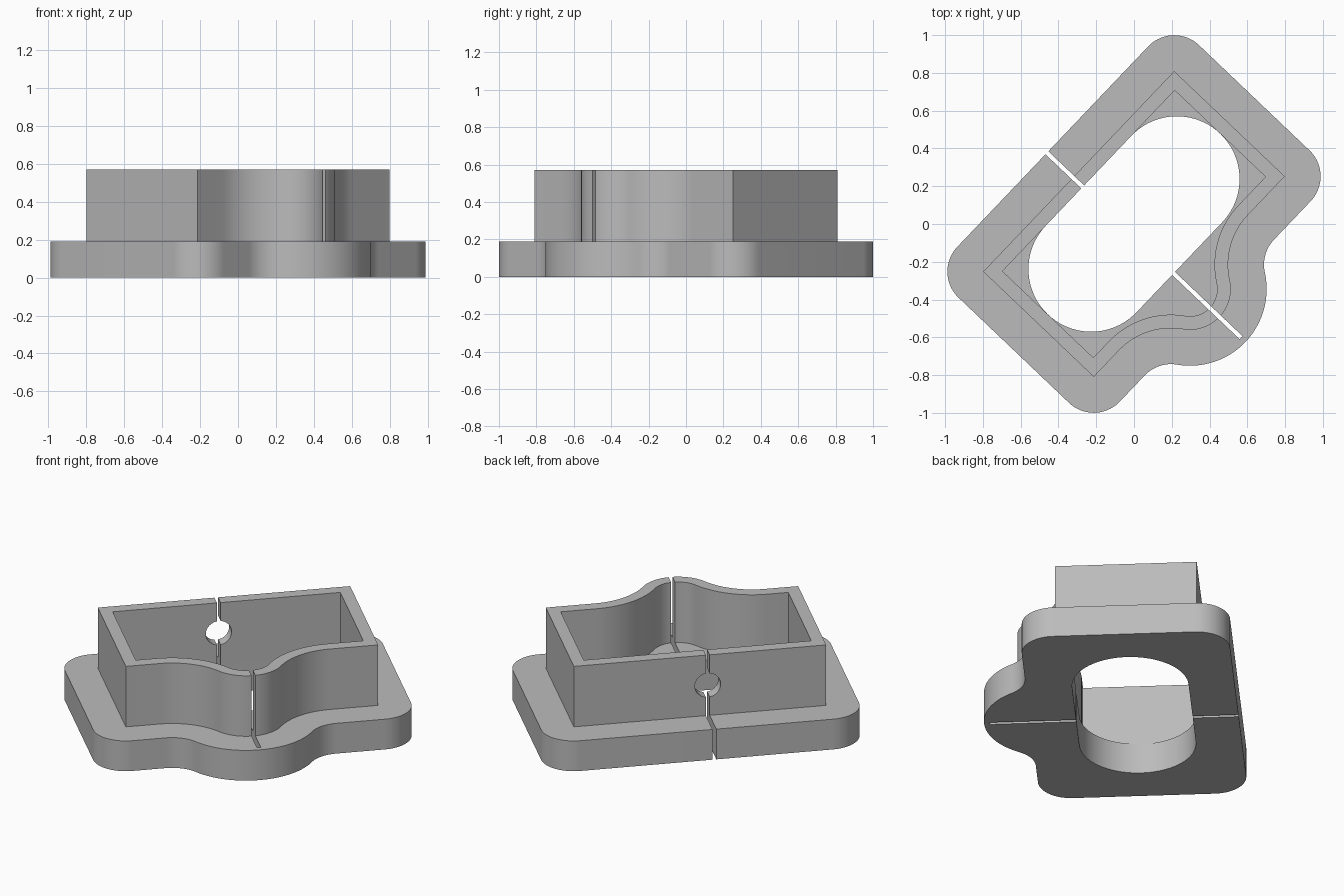
import bpy, bmesh, math
from mathutils import Matrix

if "Cube" in bpy.data.objects:
    bpy.data.objects.remove(bpy.data.objects["Cube"])

TURN = math.radians(46.4)            # plan rotation of the whole part
HALF_L, HALF_W = 0.733, 0.404        # outer face of the upright wall
WALL, FLANGE = 0.072, 0.19           # wall thickness, flange overhang
BASE_TOP, TOP = 0.19, 0.57
SPLIT_X = -0.045                     # split line and bulge centre
BULGE_Y, BULGE_R, FILLET_R = -0.452, 0.216, 0.382

grey = bpy.data.materials.new("plain grey")
grey.use_nodes = True
grey.diffuse_color = (0.5, 0.5, 0.5, 1)
grey.node_tree.nodes["Principled BSDF"].inputs["Base Color"].default_value = (0.5, 0.5, 0.5, 1)


def arc(cx, cy, r, start, end, steps=20):
    angles = [math.radians(start + (end - start) * i / steps) for i in range(steps + 1)]
    return [(cx + r * math.cos(a), cy + r * math.sin(a)) for a in angles]


def bulged_outline(offset):
    """Rectangle with a filleted bulge on its front edge, offset outwards."""
    # Fillet centres follow from tangency with the edge and the bulge
    fy = -HALF_W - FILLET_R
    d = math.sqrt((BULGE_R + FILLET_R) ** 2 - (fy - BULGE_Y) ** 2)
    tilt = math.degrees(math.atan2(BULGE_Y - fy, d))
    fr = FILLET_R - offset
    pts = arc(SPLIT_X - d, fy, fr, 90, tilt)
    pts += arc(SPLIT_X, BULGE_Y, BULGE_R + offset, 180 + tilt, 360 - tilt, 40)[1:-1]
    pts += arc(SPLIT_X + d, fy, fr, 180 - tilt, 90)
    # Corners: round outside the wall, square on and inside it
    for sx, sy, start in ((1, -1, -90), (1, 1, 0), (-1, 1, 90), (-1, -1, 180)):
        if offset > 0:
            pts += arc(sx * HALF_L, sy * HALF_W, offset, start, start + 90)
        else:
            pts.append((sx * (HALF_L + offset), sy * (HALF_W + offset)))
    return pts


def prism(name, outline, z0, z1):
    bm = bmesh.new()
    face = bm.faces.new([bm.verts.new((x, y, z0)) for x, y in outline])
    top = bmesh.ops.extrude_face_region(bm, geom=[face])["geom"]
    bmesh.ops.translate(bm, vec=(0, 0, z1 - z0),
                        verts=[g for g in top if isinstance(g, bmesh.types.BMVert)])
    return to_object(name, bm)


def to_object(name, bm):
    bmesh.ops.recalc_face_normals(bm, faces=bm.faces)
    mesh = bpy.data.meshes.new(name)
    bm.to_mesh(mesh)
    bm.free()
    mesh.materials.append(grey)
    obj = bpy.data.objects.new(name, mesh)
    bpy.context.collection.objects.link(obj)
    return obj


def cut(obj, cutters):
    for cutter in cutters:
        mod = obj.modifiers.new("cut", "BOOLEAN")
        mod.operation, mod.solver, mod.object = "DIFFERENCE", "EXACT", cutter
    graph = bpy.context.evaluated_depsgraph_get()
    mesh = bpy.data.meshes.new_from_object(obj.evaluated_get(graph))
    obj.modifiers.clear()
    obj.data = mesh


# Flange and upright wall
base = prism("base_flange", bulged_outline(FLANGE), 0, BASE_TOP)
wall = prism("upright_wall", bulged_outline(0), BASE_TOP, TOP)

# Cutters: wall cavity, slot-shaped opening, split saw cut, round port
cavity = prism("cavity_cutter", bulged_outline(-WALL), 0, 1)
r = HALF_W - WALL
cx = HALF_L - WALL - r
opening = prism("opening_cutter", arc(cx, 0, r, -90, 90, 40) + arc(-cx, 0, r, 90, 270, 40), -1, 1)
x0, x1 = SPLIT_X - 0.011, SPLIT_X + 0.011
split = prism("split_cutter", [(x0, -0.825), (x1, -0.825), (x1, 1), (x0, 1)], -1, 1)
bm = bmesh.new()
bmesh.ops.create_cone(bm, cap_ends=True, segments=40, radius1=0.075, radius2=0.075, depth=0.4,
                      matrix=Matrix.Translation((SPLIT_X, HALF_W, 0.38)) @ Matrix.Rotation(math.pi / 2, 4, "X"))
port = to_object("port_cutter", bm)

cut(base, [opening, split])
cut(wall, [cavity, split, port])
for cutter in (cavity, opening, split, port):
    bpy.data.objects.remove(cutter)

# Turn into place and shade
for obj in (base, wall):
    obj.rotation_euler.z = TURN
    bpy.ops.object.select_all(action="DESELECT")
    obj.select_set(True)
    bpy.context.view_layer.objects.active = obj
    bpy.ops.object.shade_smooth_by_angle(angle=math.radians(30))
